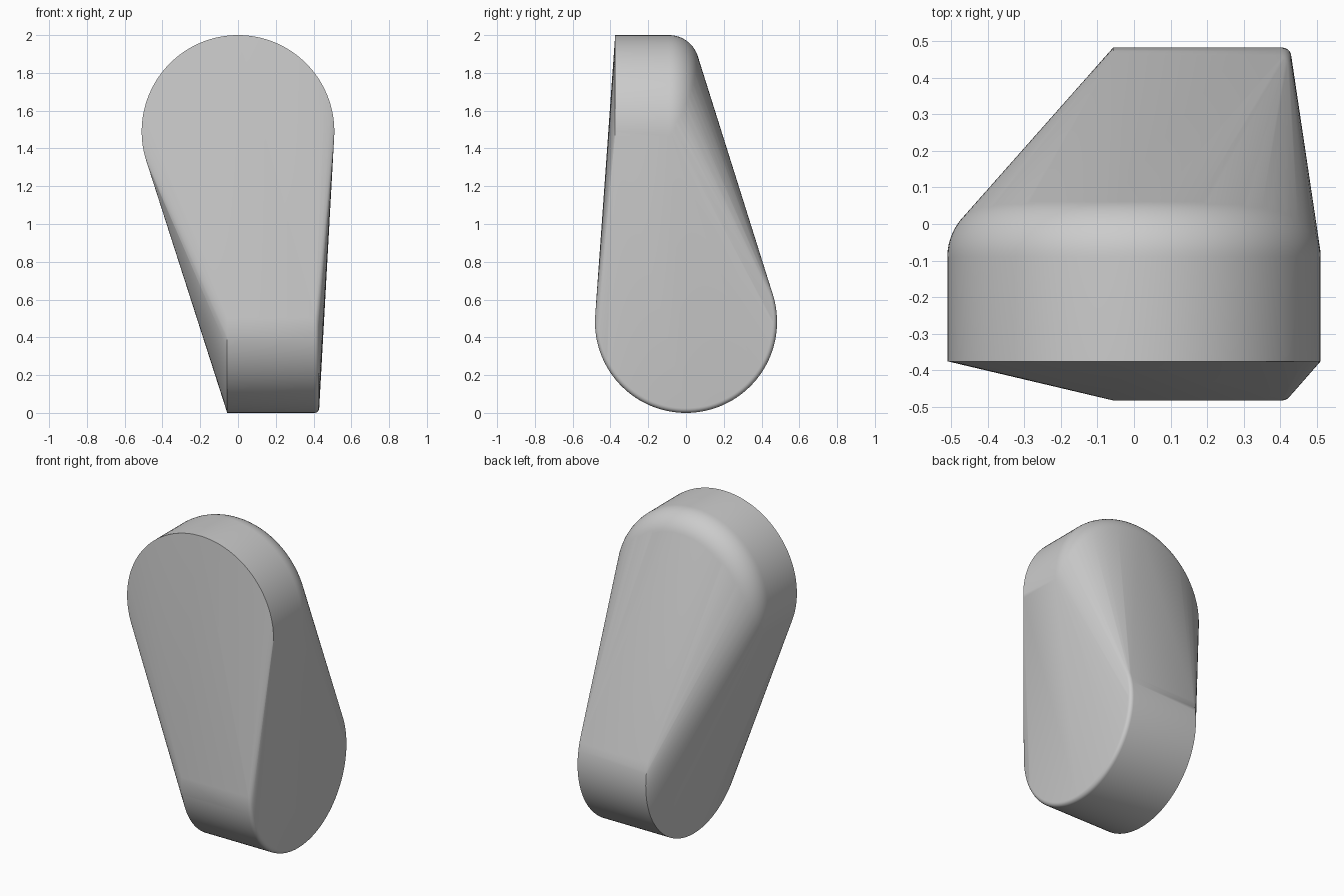
import bpy, bmesh, math
from mathutils import Vector

if "Cube" in bpy.data.objects:
    bpy.data.objects.remove(bpy.data.objects["Cube"])

N = 128  # segments around each disc

def fillet(radius, end, r, steps):
    """Quarter-round rim: list of (ring radius, axial position) ending at 'end'."""
    return [(radius - r + r * math.cos(a), end - r + r * math.sin(a))
            for a in (math.pi / 2 * i / steps for i in range(steps + 1))]

def rings(profile, place):
    """Points of a lathe profile around an axis."""
    for rad, ax in profile:
        for i in range(N):
            t = 2 * math.pi * i / N
            yield place(rad * math.cos(t), rad * math.sin(t), ax)

# Upper disc faces front: sharp front rim, broad round on the back rim
upper = [(0.51, -0.375)] + fillet(0.51, 0.07, 0.16, 14)
# Lower disc faces sideways: sharp left rim, small round on the right rim
lower = [(0.482, -0.057)] + fillet(0.482, 0.43, 0.025, 5)

bm = bmesh.new()
for p in rings(upper, lambda u, v, a: Vector((u, a, 1.49 + v))):
    bm.verts.new(p)
for p in rings(lower, lambda u, v, a: Vector((a, u, 0.482 + v))):
    bm.verts.new(p)

# Skin both discs with one taut surface
res = bmesh.ops.convex_hull(bm, input=bm.verts[:])
junk = {g for k in ("geom_interior", "geom_unused") for g in res[k]
        if isinstance(g, bmesh.types.BMVert)}
bmesh.ops.delete(bm, geom=list(junk), context='VERTS')
bmesh.ops.dissolve_limit(bm, angle_limit=math.radians(0.2),
                         verts=bm.verts[:], edges=bm.edges[:])
bmesh.ops.recalc_face_normals(bm, faces=bm.faces[:])

mesh = bpy.data.meshes.new("twisted_body")
bm.to_mesh(mesh)
bm.free()
body = bpy.data.objects.new("twisted_body", mesh)
bpy.context.collection.objects.link(body)

grey = bpy.data.materials.new("plain grey")
grey.diffuse_color = (0.6, 0.6, 0.6, 1)
grey.use_nodes = True
grey.node_tree.nodes["Principled BSDF"].inputs["Base Color"].default_value = grey.diffuse_color
mesh.materials.append(grey)

bpy.context.view_layer.objects.active = body
body.select_set(True)
bpy.ops.object.shade_smooth_by_angle(angle=math.radians(30))
